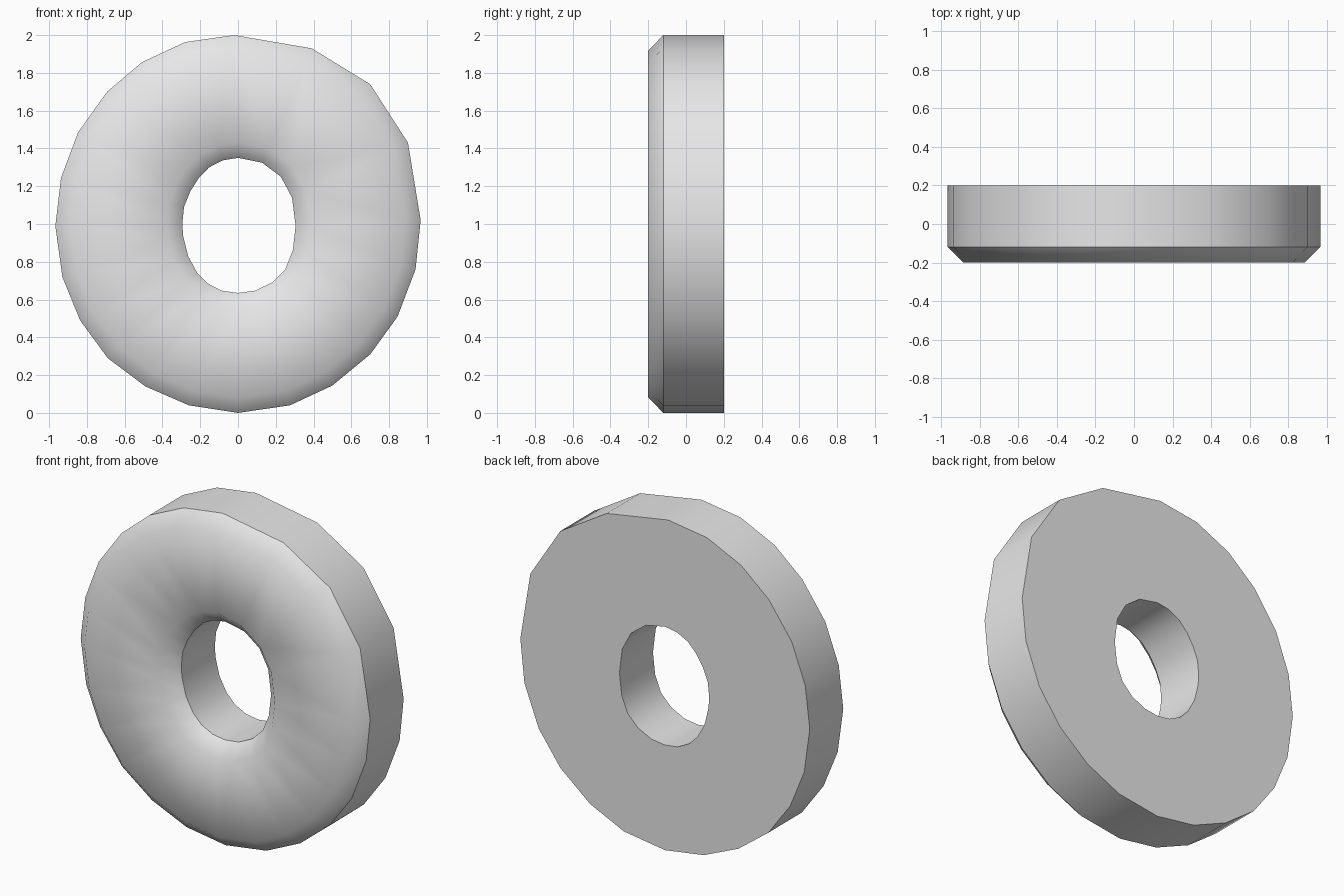
import bpy, bmesh
from mathutils import Vector

if "Cube" in bpy.data.objects:
    bpy.data.objects.remove(bpy.data.objects["Cube"])

# Outlines (x, z), clockwise seen from the front
OUTER = [(-.02, 2), (.39, 1.93), (.70, 1.74), (.90, 1.43), (.967, 1.02), (.94, .76),
         (.845, .51), (.70, .31), (.50, .145), (.275, .04), (0, 0), (-.26, .04),
         (-.49, .14), (-.69, .29), (-.836, .49), (-.93, .72), (-.967, .99),
         (-.937, 1.245), (-.847, 1.485), (-.693, 1.70), (-.508, 1.857), (-.28, 1.963)]
INNER = [(0, 1.35), (.127, 1.325), (.227, 1.25), (.286, 1.14), (.305, .99), (.29, .86),
         (.25, .76), (.18, .69), (.09, .647), (0, .635), (-.085, .647), (-.16, .685),
         (-.217, .743), (-.264, .83), (-.29, .935), (-.295, 1.0), (-.286, 1.09),
         (-.254, 1.17), (-.21, 1.24), (-.153, 1.30), (-.08, 1.337)]
BACK, EDGE, FRONT, BEVEL = .2, -.12, -.2, .08


def offset(points, dist):
    """Mitred offset of a clockwise outline; positive grows it."""
    pts = [Vector(p) for p in points]
    out = []
    for i, p in enumerate(pts):
        a = (p - pts[i - 1]).normalized()
        b = (pts[(i + 1) % len(pts)] - p).normalized()
        na, nb = Vector((-a.y, a.x)), Vector((-b.y, b.x))
        out.append(p + (na + nb) * dist / (1 + na.dot(nb)))
    return out


bm = bmesh.new()


def loop(points, y):
    return [bm.verts.new((x, y, z)) for x, z in points]


def skin(a, b):
    """Quads between two matching loops."""
    n = len(a)
    for i in range(n):
        j = (i + 1) % n
        bm.faces.new((a[i], a[j], b[j], b[i]))


def cap(a, b):
    """Triangles between two loops of different counts, by shortest diagonal."""
    i = j = 0
    while i < len(a) or j < len(b):
        p, q = a[i % len(a)], b[j % len(b)]
        pn, qn = a[(i + 1) % len(a)], b[(j + 1) % len(b)]
        step_a = j == len(b) or (i < len(a) and
                                 (pn.co - q.co).length < (qn.co - p.co).length)
        bm.faces.new((p, pn, q) if step_a else (p, qn, q))
        i, j = (i + 1, j) if step_a else (i, j + 1)


# Walls and front chamfers of the outside and the hole
fronts, backs, rims = [], [], []
for outline, grow in ((OUTER, -BEVEL), (INNER, BEVEL)):
    back, rim = loop(outline, BACK), loop(outline, EDGE)
    front = loop(offset(outline, grow), FRONT)
    skin(back, rim)
    skin(rim, front)
    backs.append(back)
    fronts.append(front)
    rims.append(rim)

# Flat front and back faces
cap(*fronts)
cap(*backs)
bmesh.ops.recalc_face_normals(bm, faces=bm.faces[:])

# Smooth everywhere, crisp at the back edge and where chamfer meets wall
for f in bm.faces:
    f.smooth = True
for ring_verts in backs + rims:
    for i, v in enumerate(ring_verts):
        bm.edges.get((ring_verts[i - 1], v)).smooth = False

mesh = bpy.data.meshes.new("ring")
bm.to_mesh(mesh)
bm.free()
ring = bpy.data.objects.new("ring", mesh)
bpy.context.collection.objects.link(ring)

mat = bpy.data.materials.new("light grey")
mat.diffuse_color = (.8, .8, .8, 1)
mat.use_nodes = True
mat.node_tree.nodes["Principled BSDF"].inputs["Base Color"].default_value = mat.diffuse_color
mesh.materials.append(mat)
